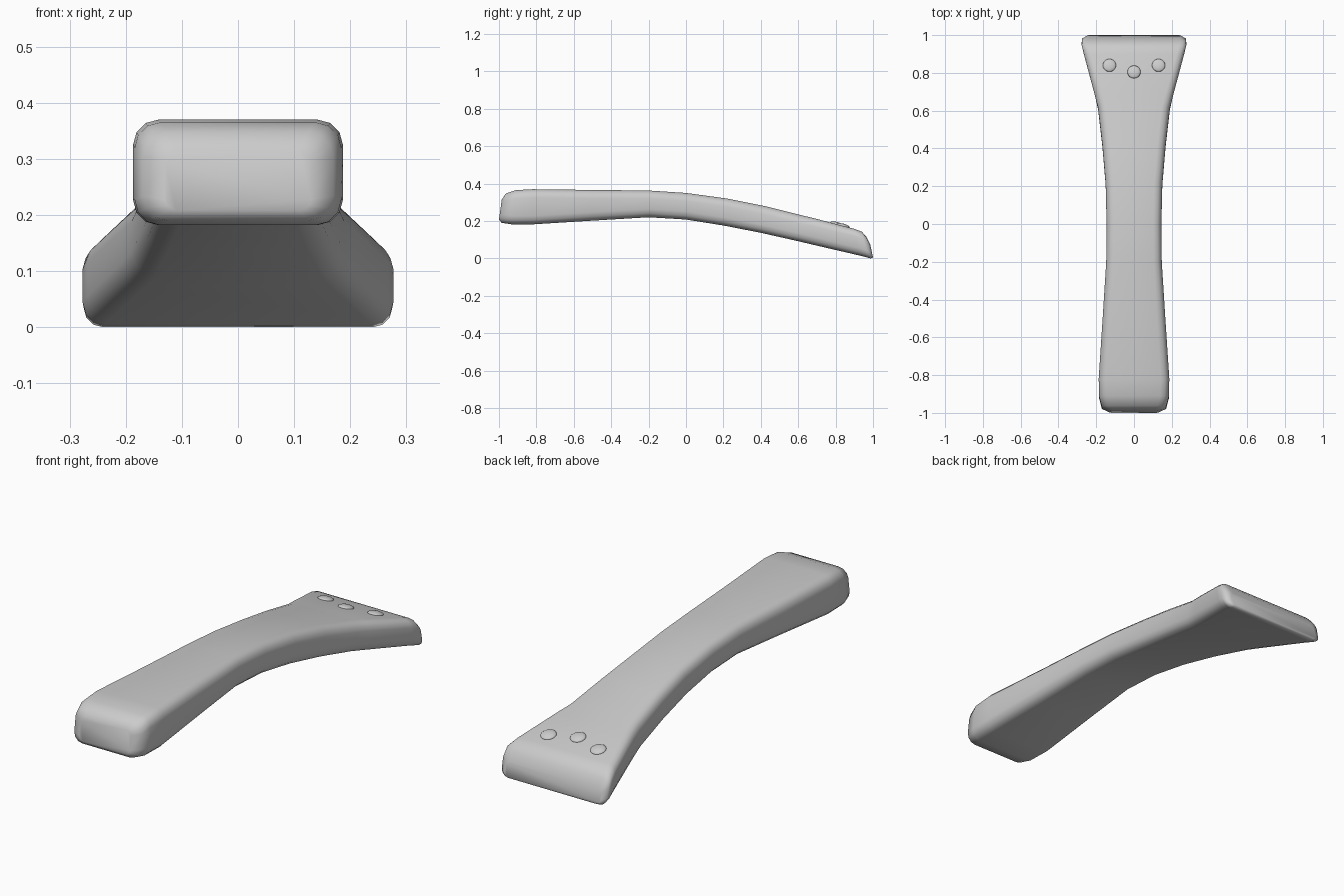
import bpy, bmesh, math
from mathutils import Vector

if "Cube" in bpy.data.objects:
    bpy.data.objects.remove(bpy.data.objects["Cube"])

# Cross-sections: bottom y, bottom z, top y, top z, half width, corner radius
SECTIONS = [
    (-1.0, 0.208, -0.985, 0.315, 0.13, 0.02),
    (-0.985, 0.19, -0.962, 0.348, 0.17, 0.045),
    (-0.93, 0.182, -0.91, 0.365, 0.184, 0.045),
    (-0.82, 0.182, -0.82, 0.37, 0.187, 0.045),
    (-0.5, 0.202, -0.5, 0.366, 0.166, 0.045),
    (-0.2, 0.22, -0.2, 0.363, 0.147, 0.043),
    (0.0, 0.208, 0.0, 0.35, 0.145, 0.043),
    (0.2, 0.176, 0.22, 0.32, 0.15, 0.043),
    (0.4, 0.137, 0.42, 0.28, 0.167, 0.043),
    (0.6, 0.092, 0.62, 0.23, 0.19, 0.043),
    (0.68, 0.073, 0.68, 0.216, 0.207, 0.043),
    (0.93, 0.015, 0.9, 0.158, 0.268, 0.042),
    (0.965, 0.006, 0.94, 0.143, 0.277, 0.04),
    (0.988, 0.0, 0.965, 0.115, 0.275, 0.035),
    (1.0, 0.005, 0.985, 0.075, 0.25, 0.02),
]


def section_ring(bm, yb, zb, yt, zt, hw, r, steps=3):
    """Rounded rectangle spanned between a bottom and a top edge."""
    bottom, up = Vector((0, yb, zb)), Vector((0, yt - yb, zt - zb))
    h = up.length
    up.normalize()
    ring = []
    for i, (sx, sv) in enumerate([(1, 1), (0, 1), (0, 0), (1, 0)]):
        cx = (hw - r) if sx else (r - hw)
        cv = (h - r) if sv else r
        for k in range(steps + 1):
            a = math.pi / 2 * (i + k / steps)
            p = bottom + up * (cv + r * math.sin(a))
            ring.append(bm.verts.new((cx + r * math.cos(a), p.y, p.z)))
    return ring


def add_object(bm, name):
    bmesh.ops.recalc_face_normals(bm, faces=bm.faces)
    for f in bm.faces:
        f.smooth = True
    mesh = bpy.data.meshes.new(name)
    bm.to_mesh(mesh)
    bm.free()
    obj = bpy.data.objects.new(name, mesh)
    bpy.context.collection.objects.link(obj)
    return obj


# Curved body lofted along y
bm = bmesh.new()
rings = [section_ring(bm, *s) for s in SECTIONS]
for a, b in zip(rings, rings[1:]):
    n = len(a)
    for i in range(n):
        bm.faces.new((a[i], a[(i + 1) % n], b[(i + 1) % n], b[i]))
bm.faces.new(rings[0])
bm.faces.new(rings[-1])
add_object(bm, "curved_body")

# Three flattened studs lying on the sloping wide end
for i, (x, y) in enumerate([(-0.13, 0.84), (0, 0.805), (0.13, 0.84)]):
    bm = bmesh.new()
    bmesh.ops.create_uvsphere(bm, u_segments=20, v_segments=10, radius=0.035)
    stud = add_object(bm, f"stud_{i + 1}")
    stud.scale = (1, 1, 0.35)
    stud.rotation_euler.x = -math.atan(0.264)
    stud.location = (x, y, 0.216 - 0.264 * (y - 0.68))
